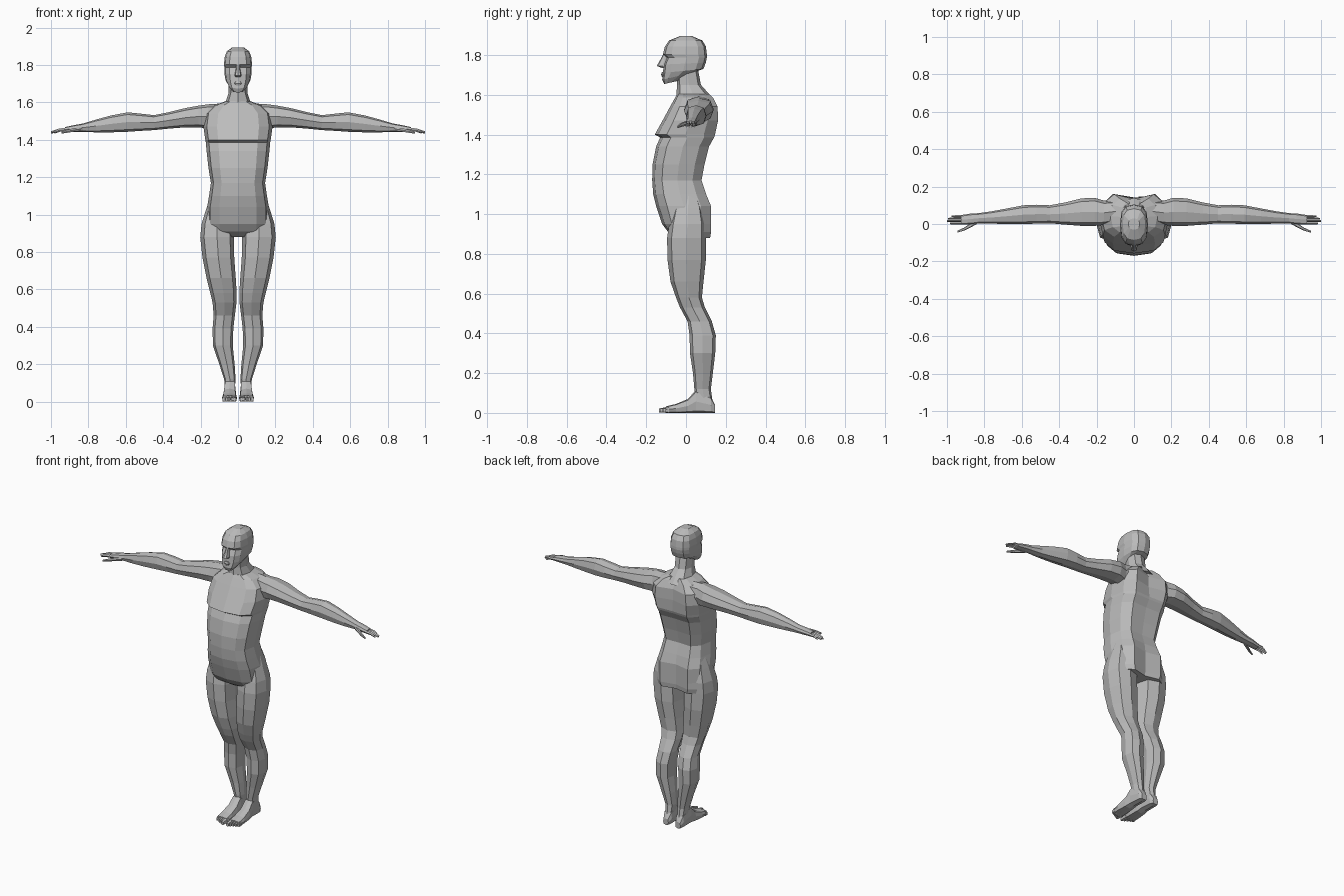
import bpy, bmesh, math

skin = bpy.data.materials.new("plain grey")
skin.diffuse_color = (0.5, 0.5, 0.5, 1)

# axis of the loft -> (loft axis, first cross axis, second cross axis)
AXES = {"x": (0, 1, 2), "y": (1, 0, 2), "z": (2, 0, 1)}


def power(v, e):
    return math.copysign(abs(v) ** e, v)


def loft(name, axis, rings, sides=8, e=0.75, mirror=False, groove=None):
    """Rings: (position, min a, max a, min b, max b[, tilt along b])."""
    k, a, b = AXES[axis]
    bm = bmesh.new()
    loops = []
    for ring in rings:
        pos, a0, a1, b0, b1 = ring[:5]
        tilt = ring[5] if len(ring) > 5 else 0
        loop = []
        for i in range(sides):
            t = 2 * math.pi * i / sides
            ca, sb = power(math.cos(t), e), power(math.sin(t), e)
            p = [0, 0, 0]
            p[a] = (a0 + a1) / 2 + (a1 - a0) / 2 * ca
            p[b] = (b0 + b1) / 2 + (b1 - b0) / 2 * sb
            p[k] = pos + tilt * sb
            if groove and i * 4 == sides:          # hollow along the spine
                p[b] -= groove(pos)
            elif groove and abs(i * 4 - sides) == 4:  # full back either side
                p[b] = b1 - 0.004
            loop.append(bm.verts.new(p))
        loops.append(loop)
    for l0, l1 in zip(loops, loops[1:]):
        for i in range(sides):
            j = (i + 1) % sides
            bm.faces.new((l0[i], l0[j], l1[j], l1[i]))
    bm.faces.new(loops[0])
    bm.faces.new(loops[-1])
    bmesh.ops.recalc_face_normals(bm, faces=bm.faces)
    mesh = bpy.data.meshes.new(name)
    bm.to_mesh(mesh)
    bm.free()
    mesh.materials.append(skin)
    ob = bpy.data.objects.new(name, mesh)
    bpy.context.collection.objects.link(ob)
    if mirror:
        ob.modifiers.new("Mirror", "MIRROR").use_axis[0] = True
    return ob


def centred(rows):
    """(z, half width, front, back[, tilt]) -> loft rings."""
    return [(r[0], -r[1], r[1], *r[2:]) for r in rows]


# torso, with a chest ledge, a spine hollow and a cleft
def spine(z):
    return 0.03 if z > 1.4 else 0.025 if z < 1.05 else 0.008


loft("torso", "z", centred([
    (0.88, 0.15, -0.04, 0.125), (0.91, 0.165, -0.09, 0.13),
    (0.95, 0.165, -0.12, 0.13), (1.04, 0.165, -0.15, 0.13),
    (1.10, 0.155, -0.165, 0.105), (1.17, 0.145, -0.17, 0.082),
    (1.25, 0.158, -0.168, 0.097), (1.34, 0.168, -0.15, 0.12),
    (1.385, 0.172, -0.13, 0.145), (1.40, 0.175, -0.157, 0.15),
    (1.47, 0.185, -0.118, 0.165), (1.54, 0.175, -0.08, 0.163),
    (1.585, 0.125, -0.055, 0.14), (1.605, 0.07, -0.045, 0.12)]),
    sides=12, e=0.72, groove=spine)

# neck and head
loft("neck", "z", centred([
    (1.57, 0.095, -0.05, 0.14), (1.605, 0.066, -0.048, 0.115),
    (1.65, 0.05, -0.045, 0.075), (1.73, 0.05, -0.05, 0.06)]))
loft("head", "z", centred([
    (1.662, 0.03, -0.11, -0.04, 0.008), (1.695, 0.053, -0.12, 0.045, 0.02),
    (1.72, 0.067, -0.116, 0.088, 0.01), (1.757, 0.073, -0.112, 0.1, 0.005),
    (1.787, 0.073, -0.097, 0.105), (1.803, 0.075, -0.116, 0.105),
    (1.843, 0.071, -0.106, 0.1), (1.873, 0.06, -0.085, 0.082),
    (1.895, 0.03, -0.03, 0.03)]), sides=12, e=0.72)
loft("nose", "z", centred([
    (1.735, 0.012, -0.122, -0.09), (1.745, 0.018, -0.147, -0.09),
    (1.775, 0.012, -0.13, -0.09), (1.805, 0.009, -0.114, -0.09)]), sides=8)
loft("lips", "z", centred([
    (1.69, 0.012, -0.121, -0.09), (1.702, 0.022, -0.125, -0.09),
    (1.714, 0.012, -0.121, -0.09)]), sides=8)

# arms, running out along x
loft("arm", "x", [
    (0.08, 0.01, 0.13, 1.46, 1.595), (0.16, -0.005, 0.125, 1.46, 1.59),
    (0.21, -0.01, 0.14, 1.467, 1.583), (0.28, -0.01, 0.137, 1.467, 1.57),
    (0.37, -0.003, 0.115, 1.46, 1.548), (0.45, 0.004, 0.1, 1.452, 1.532),
    (0.52, 0.002, 0.103, 1.448, 1.54), (0.59, 0.0, 0.1, 1.443, 1.547),
    (0.68, 0.0, 0.083, 1.44, 1.53), (0.76, 0.002, 0.068, 1.44, 1.508),
    (0.83, 0.004, 0.058, 1.443, 1.487), (0.87, -0.002, 0.056, 1.443, 1.48),
    (0.925, -0.003, 0.048, 1.442, 1.468)], mirror=True)

# fingers and thumb
for i, (tip, y) in enumerate([(0.985, 0.003), (1.0, 0.016),
                              (0.995, 0.029), (0.975, 0.041)]):
    loft(f"finger_{i + 1}", "x", [
        (0.91, y - 0.006, y + 0.006, 1.446, 1.465),
        (0.955, y - 0.006, y + 0.006, 1.443, 1.461),
        (tip, y - 0.004, y + 0.004, 1.434, 1.446)], sides=4, e=1, mirror=True)
loft("thumb", "x", [
    (0.84, 0.0, 0.025, 1.446, 1.47), (0.88, -0.022, 0.0, 1.442, 1.463),
    (0.91, -0.036, -0.02, 1.437, 1.455), (0.945, -0.046, -0.036, 1.433, 1.443)],
    sides=6, mirror=True)

# legs, from hip to ankle
loft("leg", "z", [
    (0.05, 0.018, 0.068, 0.05, 0.135), (0.12, 0.013, 0.074, 0.042, 0.125),
    (0.20, 0.018, 0.1, 0.035, 0.135), (0.30, 0.028, 0.134, 0.02, 0.147),
    (0.39, 0.025, 0.136, 0.018, 0.15), (0.46, 0.017, 0.13, 0.008, 0.13),
    (0.53, 0.008, 0.136, -0.03, 0.095), (0.58, 0.007, 0.148, -0.05, 0.08),
    (0.66, 0.012, 0.168, -0.078, 0.088), (0.77, 0.02, 0.19, -0.093, 0.1),
    (0.88, 0.022, 0.202, -0.095, 0.1), (0.95, 0.03, 0.195, -0.085, 0.1),
    (1.03, 0.05, 0.17, -0.065, 0.085), (1.10, 0.07, 0.146, -0.03, 0.06)],
    mirror=True)

# feet and toes, running along y
loft("foot", "y", [
    (0.146, 0.025, 0.062, 0.0, 0.04), (0.125, 0.014, 0.072, 0.0, 0.08),
    (0.05, 0.012, 0.075, 0.0, 0.115), (0.01, 0.01, 0.08, 0.0, 0.07),
    (-0.05, 0.006, 0.085, 0.0, 0.045), (-0.10, 0.006, 0.084, 0.0, 0.033)],
    e=0.55, mirror=True)
for i in range(5):
    x = 0.018 + 0.0148 * i
    w = 0.011 if i == 0 else 0.007
    loft(f"toe_{i + 1}", "y", [
        (-0.085, x - w, x + w, 0.0, 0.032),
        (-0.136 + 0.008 * i, x - w * 0.8, x + w * 0.8, 0.002, 0.022)],
        e=0.6, mirror=True)
